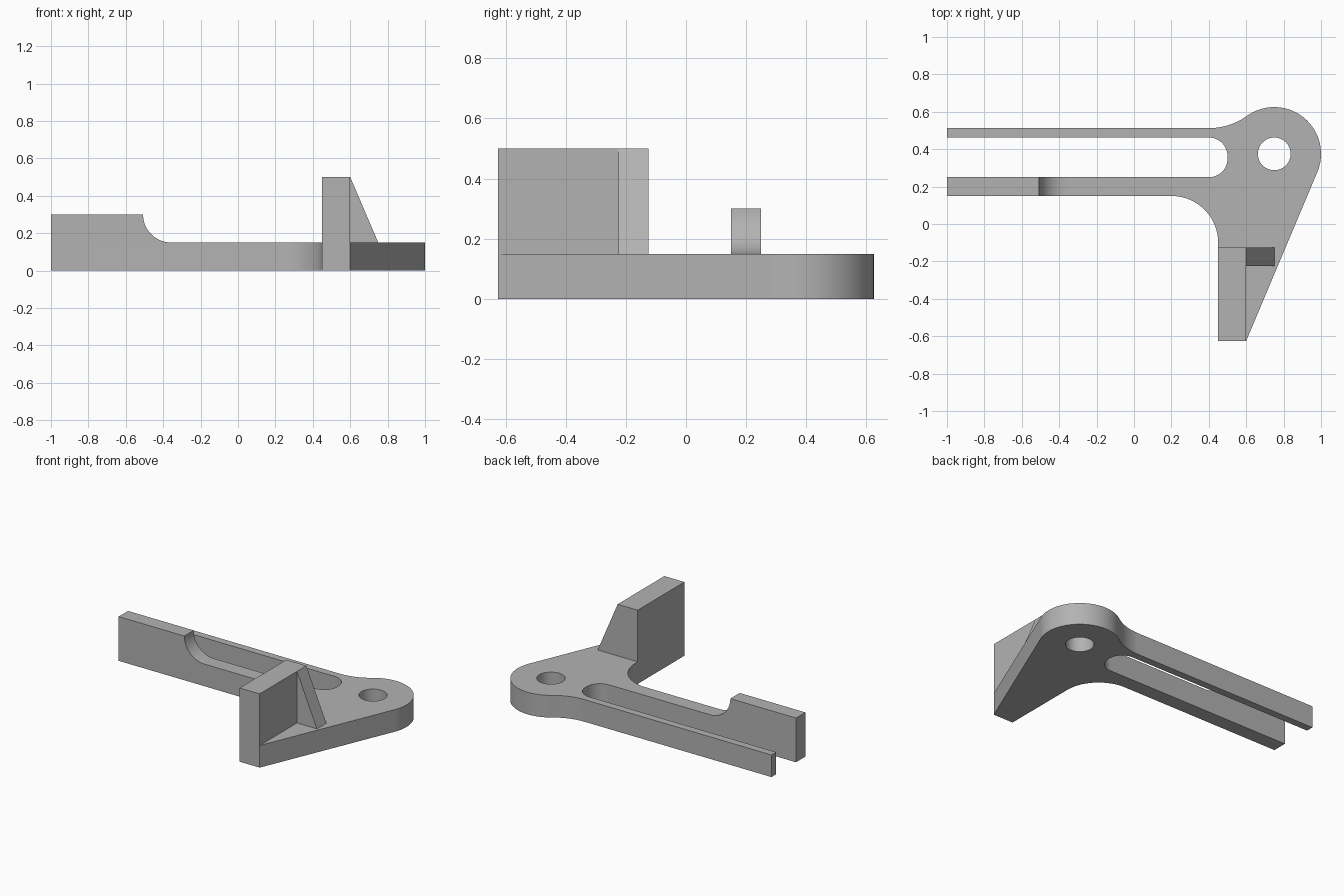
import bpy, bmesh
from math import sin, cos, pi, atan2, acos, hypot
from mathutils import Matrix, Vector

if "Cube" in bpy.data.objects:
    bpy.data.objects.remove(bpy.data.objects["Cube"], do_unlink=True)

grey = bpy.data.materials.new("plain grey")
grey.use_nodes = True
GREY = (0.45, 0.45, 0.45, 1)
grey.diffuse_color = GREY
grey.node_tree.nodes["Principled BSDF"].inputs["Base Color"].default_value = GREY


def arc(cx, cy, r, a0, a1, n=20):
    """Points along an arc from angle a0 to a1."""
    steps = [a0 + (a1 - a0) * i / n for i in range(n + 1)]
    return [(cx + r * cos(a), cy + r * sin(a)) for a in steps]


def prism(name, loops, low, high, upright=False):
    """Extrude closed loops (outline, then holes) along z, or along y if upright."""
    bm = bmesh.new()
    for loop in loops:
        verts = [bm.verts.new((u, v, 0)) for u, v in loop]
        for i, v in enumerate(verts):
            bm.edges.new((verts[i - 1], v))
    bmesh.ops.triangle_fill(bm, edges=bm.edges[:], use_beauty=True, normal=(0, 0, 1))
    top = bmesh.ops.extrude_face_region(bm, geom=bm.faces[:])["geom"]
    bmesh.ops.translate(bm, vec=(0, 0, high - low),
                        verts=[g for g in top if isinstance(g, bmesh.types.BMVert)])
    bmesh.ops.translate(bm, vec=(0, 0, low), verts=bm.verts[:])
    if upright:
        # profile is drawn in x and z, depth runs along y
        bmesh.ops.transform(bm, verts=bm.verts[:], matrix=Matrix(
            ((1, 0, 0, 0), (0, 0, 1, 0), (0, 1, 0, 0), (0, 0, 0, 1))))
    bmesh.ops.recalc_face_normals(bm, faces=bm.faces[:])
    mesh = bpy.data.meshes.new(name)
    bm.to_mesh(mesh)
    bm.free()
    mesh.materials.append(grey)
    obj = bpy.data.objects.new(name, mesh)
    bpy.context.collection.objects.link(obj)
    bpy.ops.object.select_all(action='DESELECT')
    obj.select_set(True)
    bpy.context.view_layer.objects.active = obj
    bpy.ops.object.shade_smooth_by_angle()
    return obj


# Main dimensions
THICK = 0.15
hub, hub_r = Vector((0.75, 0.375)), 0.25
foot = Vector((0.6, -0.625))
arm_low, arm_high = (0.15, 0.25), (0.4625, 0.5125)

# Slanted edge: tangent from the foot corner to the hub
to_foot = foot - hub
tangent = atan2(to_foot.y, to_foot.x) + acos(hub_r / to_foot.length)

# Concave blend: tangent to the thin arm at blend_x and to the hub
blend_x = 0.4
dx, dy = hub.x - blend_x, arm_high[1] - hub.y
blend_r = (dx * dx + dy * dy - hub_r ** 2) / (2 * (hub_r - dy))
blend_y = arm_high[1] + blend_r
blend_end = atan2(hub.y - blend_y, dx)

# Base plate with hub, two arms and the open slot between them
outline = [(0.45, foot.y), tuple(foot)]
outline += arc(*hub, hub_r, tangent, blend_end + pi, 48)
outline += arc(blend_x, blend_y, blend_r, blend_end, -pi / 2)[1:]
outline += [(-1, arm_high[1]), (-1, arm_high[0])]
outline += arc(0.4, arm_high[0] - 0.1, 0.1, pi / 2, 0)
outline += arc(0.4, arm_low[1] + 0.1, 0.1, 0, -pi / 2)
outline += [(-1, arm_low[1]), (-1, arm_low[0])]
outline += arc(0.2, -0.1, 0.25, pi / 2, 0)
pivot_hole = arc(*hub, 0.0875, 0, 2 * pi, 48)[:-1]
prism("base_plate", [outline, pivot_hole], 0, THICK)

# Raised block on the thick arm, with a concave end
block = [(-1, THICK)] + arc(-0.3575, 0.3, 0.15, 1.5 * pi, pi) + [(-1, 0.3)]
prism("arm_block", [block], *arm_low, upright=True)

# Upright wall and its bracing rib
wall = [(0.45, THICK), (0.6, THICK), (0.6, 0.5), (0.45, 0.5)]
prism("upright_wall", [wall], foot.y, -0.125, upright=True)
rib = [(0.6, THICK), (0.75, THICK), (0.6, 0.5)]
prism("bracing_rib", [rib], -0.225, -0.125, upright=True)
